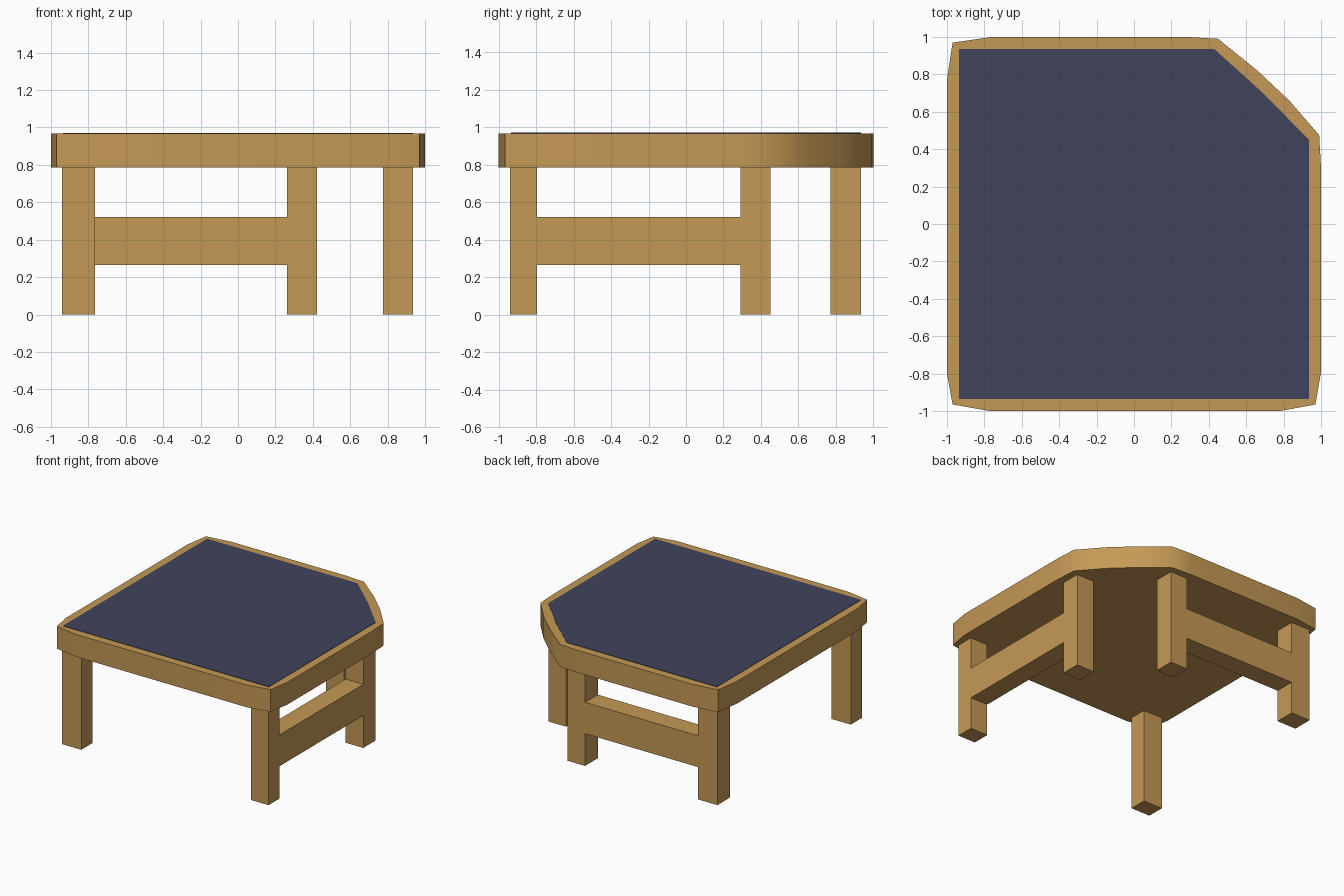
import bpy, bmesh, math

if "Cube" in bpy.data.objects:
    bpy.data.objects.remove(bpy.data.objects["Cube"])


def material(name, rgb):
    m = bpy.data.materials.new(name)
    m.diffuse_color = (*rgb, 1)
    m.use_nodes = True
    m.node_tree.nodes["Principled BSDF"].inputs["Base Color"].default_value = m.diffuse_color
    return m


wood = material("light wood", (0.56, 0.32, 0.092))
slate = material("slate blue", (0.05, 0.057, 0.105))


def prism(name, outline, z0, z1, mat):
    """Extrude a flat outline from z0 up to z1."""
    bm = bmesh.new()
    face = bm.faces.new([bm.verts.new((x, y, z0)) for x, y in outline])
    ext = bmesh.ops.extrude_face_region(bm, geom=[face])["geom"]
    for v in ext:
        if isinstance(v, bmesh.types.BMVert):
            v.co.z = z1
    bmesh.ops.recalc_face_normals(bm, faces=bm.faces)
    me = bpy.data.meshes.new(name)
    bm.to_mesh(me)
    bm.free()
    me.materials.append(mat)
    ob = bpy.data.objects.new(name, me)
    bpy.context.collection.objects.link(ob)
    return ob


def box(name, x0, x1, y0, y1, z0, z1, mat):
    return prism(name, [(x0, y0), (x1, y0), (x1, y1), (x0, y1)], z0, z1, mat)


# Table top: bowed sides, clipped corners, rounded back-right cut
top = prism("table_top", [
    (-0.97, -0.965), (-0.77, -1), (0.78, -1), (0.97, -0.965), (1, -0.79),
    (1, 0.30), (0.99, 0.475), (0.83, 0.66), (0.66, 0.82), (0.45, 0.99),
    (0.28, 1), (-0.76, 1), (-0.97, 0.97), (-1, 0.77), (-1, -0.80)],
    0.785, 0.968, wood)
bpy.context.view_layer.objects.active = top
top.select_set(True)
bpy.ops.object.shade_smooth_by_angle(angle=math.radians(45))

# Inlaid writing surface
prism("surface_panel", [
    (-0.935, -0.935), (0.935, -0.935), (0.935, 0.45),
    (0.69, 0.70), (0.43, 0.935), (-0.935, 0.935)], 0.964, 0.971, slate)

# Five legs
legs = {
    "front_left_leg": (-0.94, -0.765, -0.94, -0.795),
    "front_right_leg": (0.775, 0.935, -0.94, -0.795),
    "back_left_leg": (-0.94, -0.765, 0.77, 0.935),
    "back_cut_leg": (0.262, 0.422, 0.77, 0.935),
    "right_cut_leg": (0.775, 0.935, 0.29, 0.45),
}
for name, rect in legs.items():
    box(name, *rect, 0, 0.786, wood)

# Rails joining the legs along the right and back sides
box("right_rail", 0.775, 0.935, -0.795, 0.29, 0.265, 0.522, wood)
box("back_rail", -0.765, 0.262, 0.77, 0.935, 0.265, 0.522, wood)
